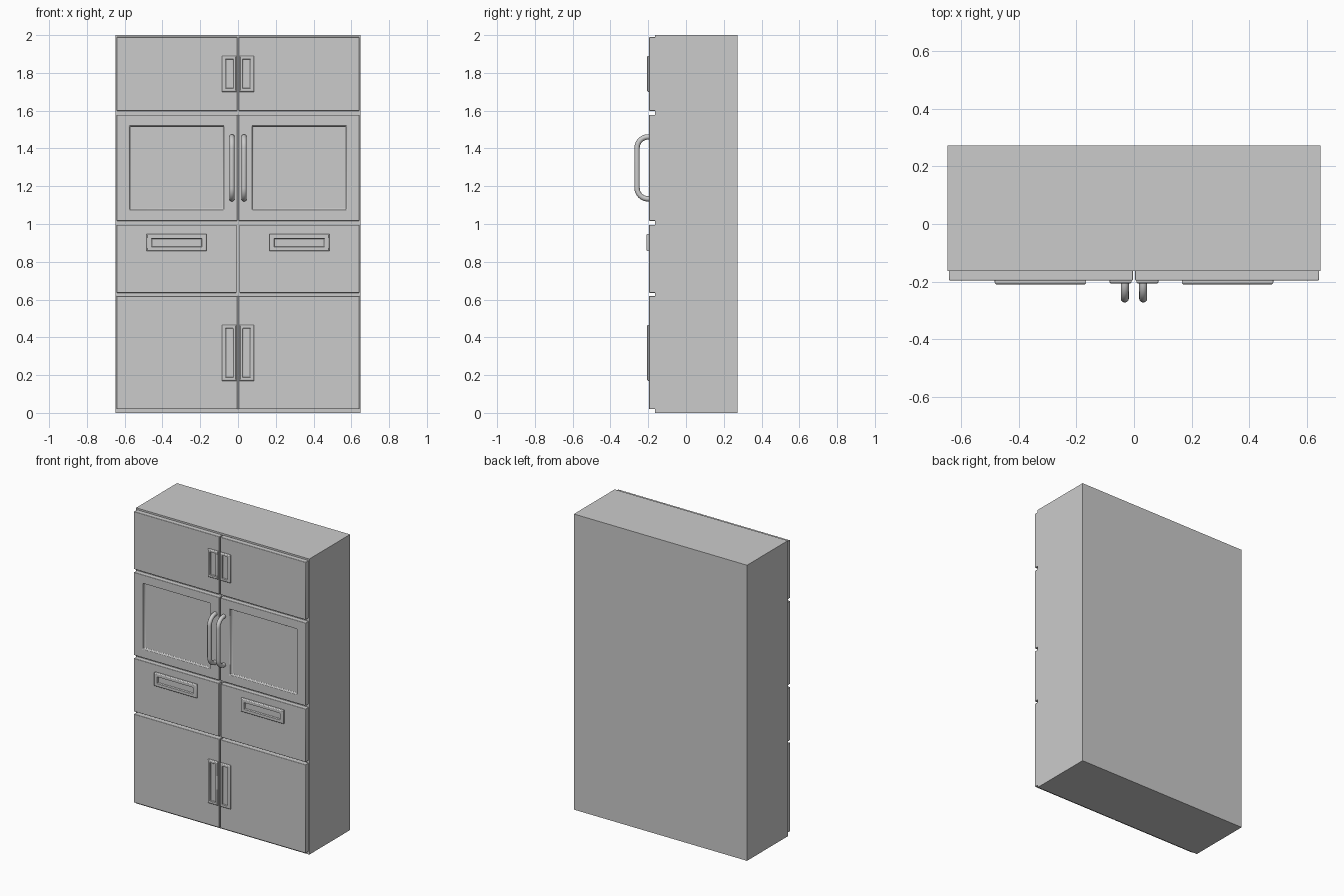
import bpy, bmesh, math

if "Cube" in bpy.data.objects:
    bpy.data.objects.remove(bpy.data.objects["Cube"])

BODY_Y, DOOR_Y = -0.163, -0.196


def finish(obj, angle=30):
    bpy.ops.object.select_all(action='DESELECT')
    obj.select_set(True)
    bpy.context.view_layer.objects.active = obj
    bpy.ops.object.shade_smooth_by_angle(angle=math.radians(angle))


def mirror(obj):
    obj.modifiers.new("mirror", 'MIRROR').use_axis[0] = True


def loft(name, loops, bevel=0.0, mirrored=True):
    """Skin a series of rectangles (x0, x1, z0, z1, y), capped at both ends."""
    bm = bmesh.new()
    rings = [[bm.verts.new((x, y, z)) for x, z in
              ((x0, z0), (x1, z0), (x1, z1), (x0, z1))]
             for x0, x1, z0, z1, y in loops]
    for a, b in zip(rings, rings[1:]):
        for i in range(4):
            j = (i + 1) % 4
            bm.faces.new((a[i], a[j], b[j], b[i]))
    bm.faces.new(rings[0][::-1])
    bm.faces.new(rings[-1])
    bmesh.ops.recalc_face_normals(bm, faces=bm.faces)
    me = bpy.data.meshes.new(name)
    bm.to_mesh(me)
    bm.free()
    obj = bpy.data.objects.new(name, me)
    bpy.context.collection.objects.link(obj)
    finish(obj)
    if bevel:
        mod = obj.modifiers.new("bevel", 'BEVEL')
        mod.width, mod.segments = bevel, 2
        mod.limit_method = 'ANGLE'
    if mirrored:
        mirror(obj)
    return obj


def grow(r, d):
    return (r[0] - d, r[1] + d, r[2] - d, r[3] + d)


def front(name, x0, z0, z1):
    r = (x0, 0.643, z0, z1)
    return loft(name, [(*r, BODY_Y + 0.002), (*r, DOOR_Y)], 0.003)


def recessed_pull(name, outer, inner, y):
    # Chamfered plate with a slot sunk into its face
    loft(name, [(*outer, DOOR_Y + 0.002), (*outer, y + 0.005),
                (*grow(outer, -0.005), y), (*grow(inner, 0.002), y),
                (*inner, DOOR_Y - 0.001)], 0.0015)


# Carcass
loft("cabinet_body", [(-0.648, 0.648, 0, 2, 0.273),
                      (-0.648, 0.648, 0, 2, BODY_Y)], mirrored=False)

# Plain doors and drawers
front("upper_doors", 0.003, 1.599, 1.989)
front("drawers", 0.007, 0.636, 0.996)
front("lower_doors", 0.003, 0.02, 0.619)

# Framed doors with a sunken panel
door = (0.003, 0.643, 1.017, 1.578)
panel = (0.078, 0.572, 1.078, 1.516)
loft("framed_doors", [(*door, BODY_Y + 0.002), (*door, DOOR_Y),
                      (*grow(panel, 0.004), DOOR_Y),
                      (*panel, DOOR_Y + 0.019)], 0.003)

# Recessed pulls
recessed_pull("upper_door_pulls", (0.008, 0.085, 1.70, 1.89),
              (0.027, 0.065, 1.719, 1.872), -0.207)
recessed_pull("drawer_pulls", (0.166, 0.484, 0.856, 0.948),
              (0.193, 0.457, 0.881, 0.922), -0.210)
recessed_pull("lower_door_pulls", (0.008, 0.085, 0.17, 0.466),
              (0.027, 0.065, 0.19, 0.446), -0.207)

# Curved bar handles on the framed doors
X, R, Y, Z0, Z1 = 0.032, 0.058, -0.259, 1.133, 1.461
path = [(X, DOOR_Y + 0.006, Z0)]
for cz, start in ((Z0 + R, 270), (Z1 - R, 180)):
    for i in range(9):
        a = math.radians(start - 90 * i / 8)
        path.append((X, Y + R + R * math.cos(a), cz + R * math.sin(a)))
path.append((X, DOOR_Y + 0.006, Z1))
curve = bpy.data.curves.new("bar_handles", 'CURVE')
curve.dimensions = '3D'
curve.bevel_depth, curve.bevel_resolution = 0.014, 4
curve.use_fill_caps = True
spline = curve.splines.new('POLY')
spline.points.add(len(path) - 1)
for p, co in zip(spline.points, path):
    p.co = (*co, 1)
tmp = bpy.data.objects.new("handle_path", curve)
bpy.context.collection.objects.link(tmp)
bpy.context.view_layer.update()
mesh = bpy.data.meshes.new_from_object(
    tmp.evaluated_get(bpy.context.evaluated_depsgraph_get()))
bpy.data.objects.remove(tmp)
handles = bpy.data.objects.new("bar_handles", mesh)
bpy.context.collection.objects.link(handles)
finish(handles, 40)
mirror(handles)
